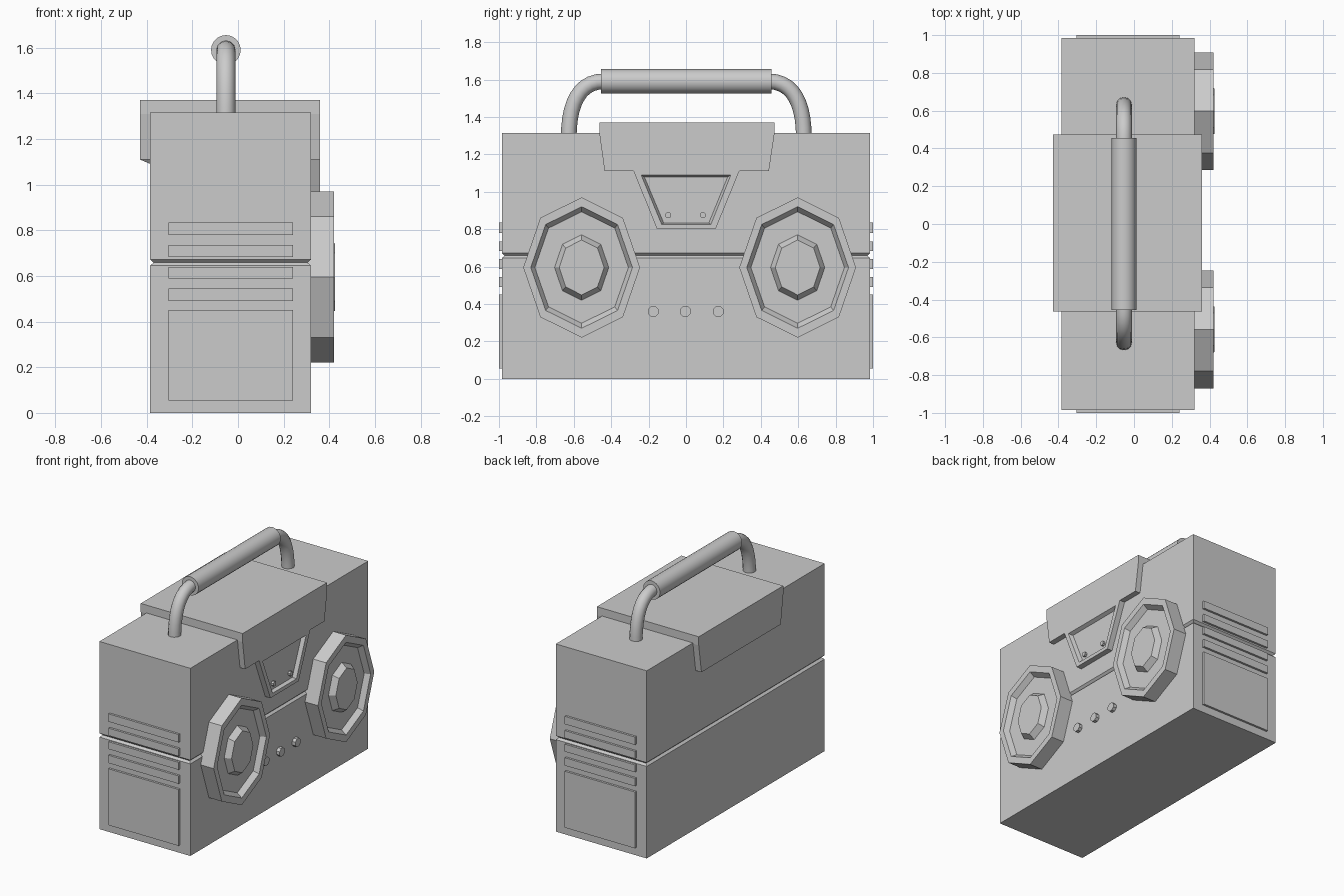
import bpy, bmesh, math

if "Cube" in bpy.data.objects:
    bpy.data.objects.remove(bpy.data.objects["Cube"])


def loft(name, loops):
    """Skin matching vertex loops in order and cap both ends."""
    bm = bmesh.new()
    rings = [[bm.verts.new(p) for p in loop] for loop in loops]
    n = len(rings[0])
    for a, b in zip(rings, rings[1:]):
        for i in range(n):
            j = (i + 1) % n
            bm.faces.new((a[i], a[j], b[j], b[i]))
    bm.faces.new(rings[0][::-1])
    bm.faces.new(rings[-1])
    bmesh.ops.recalc_face_normals(bm, faces=bm.faces)
    me = bpy.data.meshes.new(name)
    bm.to_mesh(me)
    bm.free()
    ob = bpy.data.objects.new(name, me)
    bpy.context.collection.objects.link(ob)
    return ob


def rect(x0, x1, y0, y1, z):
    return [(x0, y0, z), (x1, y0, z), (x1, y1, z), (x0, y1, z)]


def at_x(x, profile):
    return [(x, y, z) for y, z in profile]


def oval(x, cy, cz, ry, rz, n=8, phase=0.0):
    steps = [phase + 2 * math.pi * i / n for i in range(n)]
    return [(x, cy + ry * math.cos(a), cz + rz * math.sin(a)) for a in steps]


def button(name, x0, x1, y, z, r):
    loft(name, [oval(x, y, z, r, r, 8, math.pi / 8) for x in (x0, x1)])


# Main case with a V groove running all round
loft("case", [rect(-0.385 + d, 0.32 - d, -0.985 + d, 0.985 - d, z)
              for z, d in ((0, 0), (0.645, 0), (0.658, 0.015), (0.672, 0), (1.315, 0))])

# Top cover: saddle with a flap behind and a long tongue in front
upper = [(-0.435, 1.11), (-0.463, 1.31), (-0.463, 1.37),
         (0.473, 1.37), (0.473, 1.31), (0.443, 1.11)]
front = upper + [(0.285, 1.11), (0.158, 0.80), (-0.155, 0.80), (-0.28, 1.11)]
back = upper + [(0.285, 1.11), (0.158, 1.11), (-0.155, 1.11), (-0.28, 1.11)]
cover = loft("top_cover", [at_x(-0.43, back), at_x(0.30, front), at_x(0.36, front)])

# Window recess in the tongue
rim = [(-0.24, 1.09), (0.24, 1.09), (0.133, 0.825), (-0.13, 0.825)]
floor = [(-0.222, 1.078), (0.222, 1.078), (0.122, 0.833), (-0.119, 0.833)]
cutter = loft("window_cutter", [at_x(0.335, floor), at_x(0.36, rim), at_x(0.40, rim)])
mod = cover.modifiers.new("window", 'BOOLEAN')
mod.operation = 'DIFFERENCE'
mod.solver = 'EXACT'
mod.object = cutter
cutter.hide_render = True
cutter.hide_set(True)
for y in (-0.095, 0.09):
    button("window_knob", 0.33, 0.352, y, 0.875, 0.017)

# Octagonal speakers: rim, recessed floor, raised centre
for side, cy in (("left", -0.558), ("right", 0.597)):
    steps = ((0.30, 0.312, 0.375), (0.42, 0.312, 0.375), (0.42, 0.272, 0.325),
             (0.385, 0.25, 0.298), (0.385, 0.145, 0.175), (0.425, 0.12, 0.147))
    loft(side + "_speaker", [oval(x, cy, 0.595, ry, rz) for x, ry, rz in steps])

# Control buttons
for y in (-0.175, -0.003, 0.172):
    button("control_button", 0.31, 0.345, y, 0.36, 0.031)

# End panels and vent bars on both ends
for s in (-1, 1):
    for z0, z1 in ((0.055, 0.45), (0.49, 0.545), (0.588, 0.64), (0.683, 0.735), (0.78, 0.835)):
        y0, y1 = sorted((s * 0.96, s * 1.0))
        loft("end_panel" if z0 < 0.1 else "vent_bar",
             [rect(-0.305, 0.24, y0, y1, z) for z in (z0, z1)])

# Bent handle tube
hx = -0.053
cu = bpy.data.curves.new("handle_tube", 'CURVE')
cu.dimensions = '3D'
cu.bevel_depth = 0.042
cu.bevel_resolution = 4
cu.resolution_u = 10
sp = cu.splines.new('BEZIER')
sp.bezier_points.add(3)
path = (((-0.627, 1.11), (-0.627, 1.29), (-0.627, 1.47)),
        ((-0.57, 1.59), (-0.44, 1.59), (-0.2, 1.59)),
        ((0.2, 1.59), (0.44, 1.59), (0.575, 1.59)),
        ((0.63, 1.47), (0.63, 1.29), (0.63, 1.11)))
for bp, (a, c, b) in zip(sp.bezier_points, path):
    bp.handle_left_type = bp.handle_right_type = 'FREE'
    bp.co, bp.handle_left, bp.handle_right = (hx, *c), (hx, *a), (hx, *b)
bpy.context.collection.objects.link(bpy.data.objects.new("handle_tube", cu))

# Handle grip
bpy.ops.mesh.primitive_cylinder_add(vertices=20, radius=0.065, depth=0.91,
                                    location=(hx, 0.001, 1.59),
                                    rotation=(math.pi / 2, 0, 0))
bpy.context.object.name = "handle_grip"
bpy.ops.object.shade_smooth_by_angle(angle=math.radians(35))
